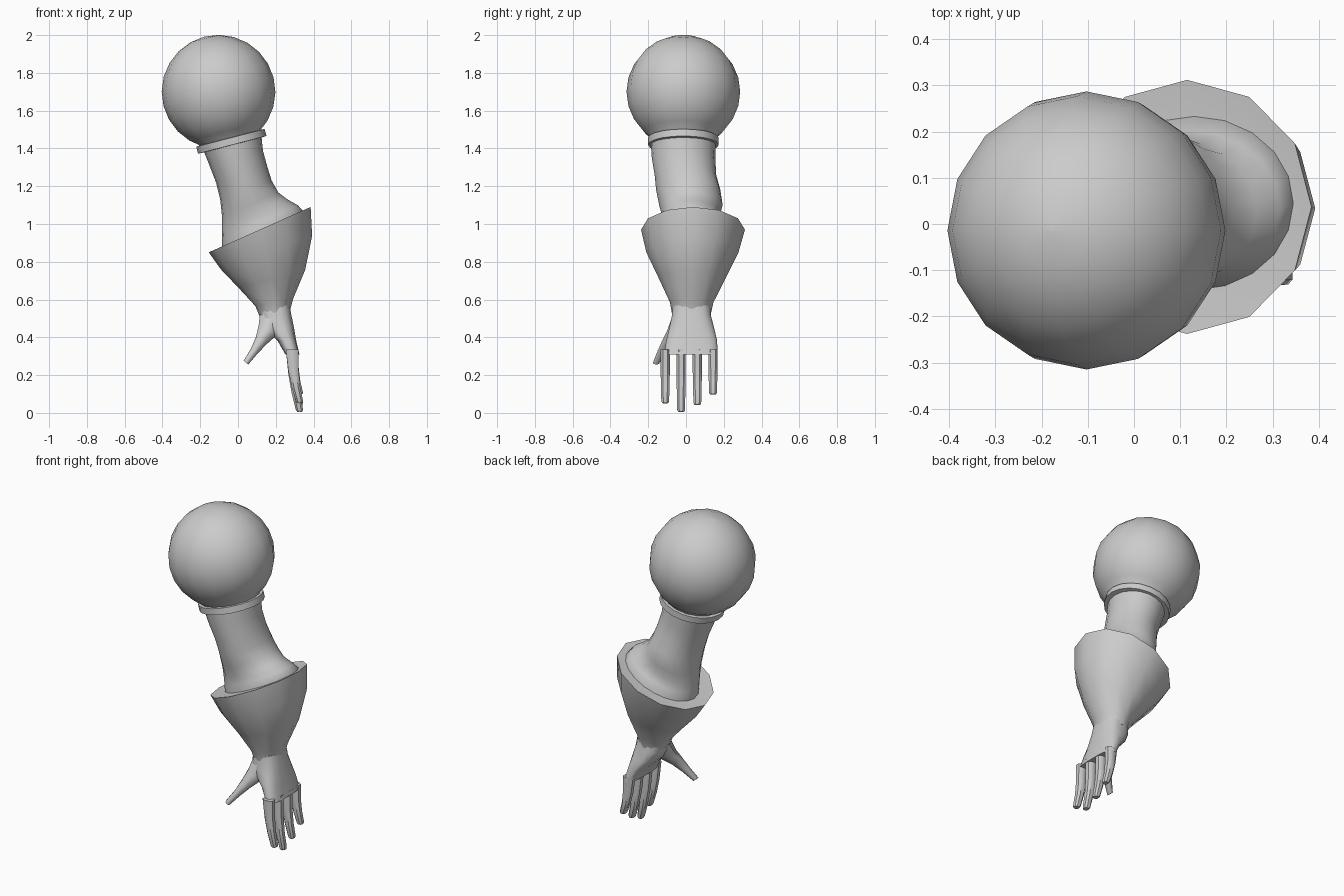
import bpy, bmesh, math
from math import sin, cos, pi, radians


def spow(v, p):
    return math.copysign(abs(v) ** p, v)


def loft(name, rings, sides, power=1.0, caps=(True, True), smooth=40):
    """Skin rings of (x, y, z, radius_x, radius_y, tilt in degrees about y)."""
    bm = bmesh.new()
    loops = []
    for x, y, z, rx, ry, tilt in rings:
        t = radians(tilt)
        loop = []
        for i in range(sides):
            a = 2 * pi * i / sides + (pi / sides if power < 1 else 0)
            u, v = rx * spow(cos(a), power), ry * spow(sin(a), power)
            loop.append(bm.verts.new((x + u * cos(t), y + v, z + u * sin(t))))
        loops.append(loop)
    for a, b in zip(loops, loops[1:]):
        for i in range(sides):
            j = (i + 1) % sides
            bm.faces.new((a[i], a[j], b[j], b[i]))
    for use, loop in zip(caps, (loops[0], loops[-1])):
        if use:
            bm.faces.new(loop)
    bmesh.ops.recalc_face_normals(bm, faces=bm.faces)
    me = bpy.data.meshes.new(name)
    bm.to_mesh(me)
    bm.free()
    ob = bpy.data.objects.new(name, me)
    bpy.context.collection.objects.link(ob)
    bpy.ops.object.select_all(action='DESELECT')
    ob.select_set(True)
    bpy.context.view_layer.objects.active = ob
    bpy.ops.object.shade_smooth_by_angle(angle=radians(smooth))
    return ob


# Shoulder axis leans so the lower end moves to +x
LEAN = 14.5
BALL = (-0.103, -0.014, 1.70)


def on_axis(d, r):
    t = radians(LEAN)
    return (BALL[0] + d * sin(t), BALL[1], BALL[2] - d * cos(t), r, r, LEAN)


# Shoulder ball, flowing into a short neck
R = 0.301
ball = [on_axis(-R * cos(a), max(R * sin(a), 0.004))
        for a in [pi * k / 12 for k in range(0, 10)]]
ball += [on_axis(0.245, 0.172), on_axis(0.275, 0.160)]
loft("shoulder_ball", ball, 16)

# Collar ring
loft("collar", [on_axis(0.250, 0.160), on_axis(0.252, 0.187),
                on_axis(0.290, 0.187), on_axis(0.292, 0.150)], 20, smooth=30)

# Upper arm with elbow bulge, spreading into the cuff
loft("upper_arm", [
    (-0.032, -0.015, 1.44, 0.160, 0.172, 15),
    (-0.010, -0.013, 1.35, 0.147, 0.168, 15),
    (0.020, -0.003, 1.26, 0.142, 0.163, 17),
    (0.042, 0.012, 1.18, 0.145, 0.170, 20),
    (0.065, 0.026, 1.10, 0.163, 0.168, 24),
    (0.090, 0.026, 1.05, 0.192, 0.155, 24),
    (0.116, 0.034, 1.01, 0.220, 0.168, 24),
    (0.130, 0.045, 0.972, 0.235, 0.188, 24),
    (0.135, 0.045, 0.94, 0.235, 0.188, 24)], 20, smooth=60)

# Flared forearm cuff with its flat top
loft("forearm_cuff", [
    (0.130, 0.045, 0.968, 0.225, 0.180, 24),
    (0.115, 0.037, 0.970, 0.295, 0.275, 24),
    (0.150, 0.034, 0.850, 0.258, 0.244, 20),
    (0.179, 0.033, 0.710, 0.183, 0.176, 15),
    (0.192, 0.030, 0.585, 0.102, 0.115, 11),
    (0.194, 0.029, 0.530, 0.083, 0.104, 10)], 12, smooth=45)

# Palm
loft("palm", [
    (0.197, 0.029, 0.56, 0.078, 0.100, 8),
    (0.200, 0.029, 0.51, 0.084, 0.105, 6),
    (0.222, 0.030, 0.45, 0.075, 0.120, 4),
    (0.258, 0.030, 0.385, 0.050, 0.136, 2),
    (0.288, 0.026, 0.31, 0.038, 0.144, 0)], 16, power=0.7, smooth=50)

# Thumb, angled forward and inward
loft("thumb", [
    (0.188, 0.000, 0.52, 0.072, 0.070, -8),
    (0.160, -0.040, 0.44, 0.056, 0.058, -25),
    (0.122, -0.090, 0.382, 0.034, 0.036, -38),
    (0.085, -0.125, 0.326, 0.022, 0.026, -40),
    (0.042, -0.157, 0.266, 0.016, 0.018, -40)], 8, smooth=50)

# Four fingers, curving slightly outward
for i, (y, tip) in enumerate([(-0.110, 0.052), (-0.026, 0.005),
                              (0.060, 0.042), (0.143, 0.098)]):
    rings = []
    for t, x, rx, ry in [(0, 0.287, 0.036, 0.026), (0.4, 0.294, 0.029, 0.026),
                         (0.7, 0.307, 0.024, 0.024), (0.96, 0.325, 0.020, 0.022),
                         (1, 0.328, 0.015, 0.017)]:
        rings.append((x, y, 0.335 + (tip - 0.335) * t, rx, ry, 5 * t))
    loft(f"finger_{i + 1}", rings, 8, power=0.8, smooth=40)
